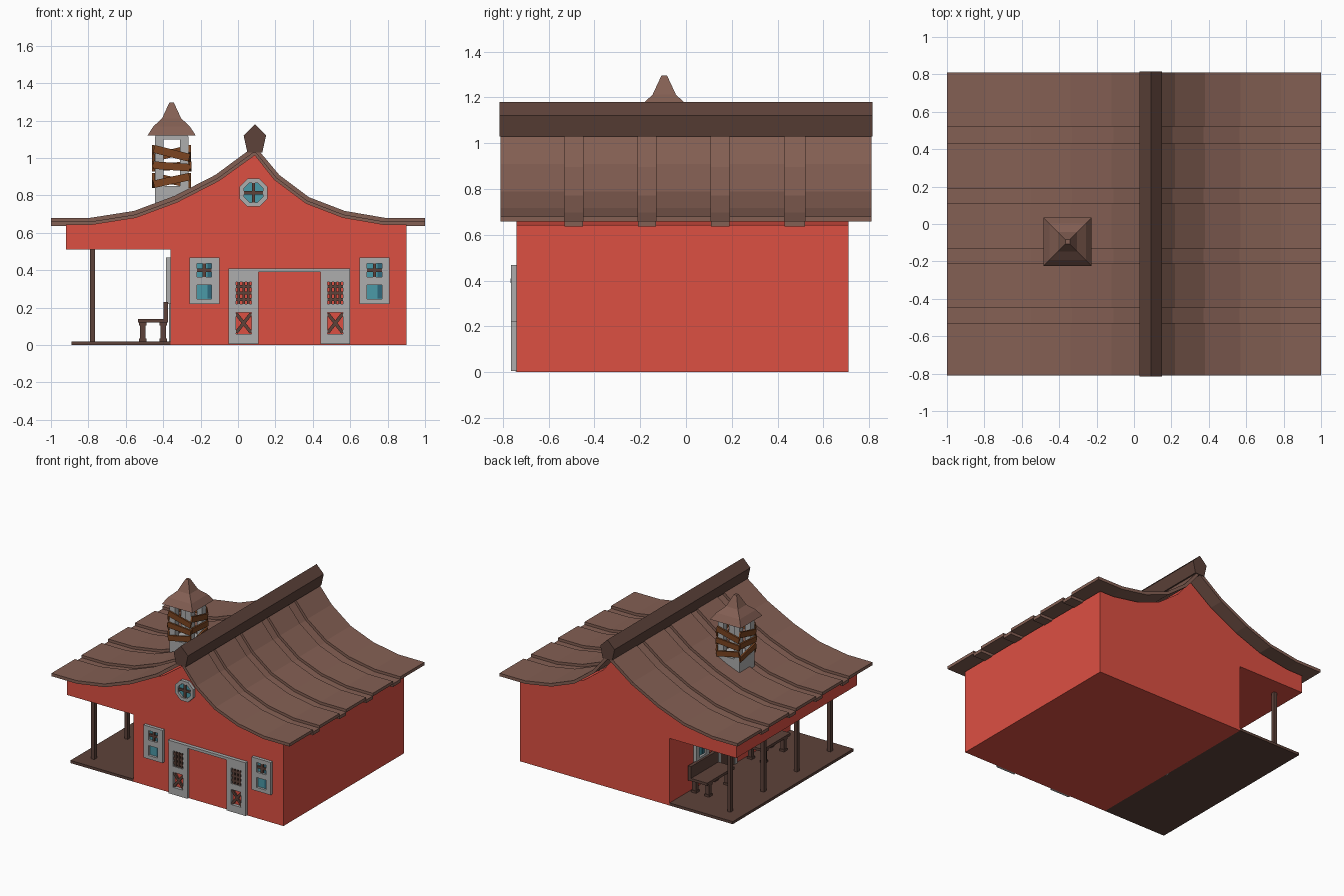
import bpy, bmesh, math
from mathutils import Matrix, Vector

if "Cube" in bpy.data.objects:
    bpy.data.objects.remove(bpy.data.objects["Cube"])

def mat(name, rgb):
    m = bpy.data.materials.new(name)
    m.diffuse_color = (*rgb, 1)
    m.use_nodes = True
    m.node_tree.nodes["Principled BSDF"].inputs["Base Color"].default_value = m.diffuse_color
    return m

RED = mat("red_wall", (0.72, 0.08, 0.055))
ROOF = mat("roof_brown", (0.23, 0.115, 0.087))
DARK = mat("dark_wood", (0.11, 0.055, 0.042))
PLANK = mat("plank_wood", (0.2, 0.06, 0.015))
GLASS = mat("glass", (0.07, 0.32, 0.39))
SHADE = mat("glass_shade", (0.03, 0.14, 0.2))
GREY = mat("grey_trim", (0.42, 0.42, 0.42))

def finish(name, bm, material):
    bmesh.ops.recalc_face_normals(bm, faces=bm.faces)
    me = bpy.data.meshes.new(name)
    bm.to_mesh(me)
    bm.free()
    me.materials.append(material)
    ob = bpy.data.objects.new(name, me)
    bpy.context.collection.objects.link(ob)
    return ob

def boxes(name, material, items, M=Matrix()):
    """items: (cx, cy, cz, sx, sy, sz[, turn about local y])"""
    bm = bmesh.new()
    for cx, cy, cz, sx, sy, sz, *turn in items:
        T = Matrix.Translation((cx, cy, cz)) @ Matrix.Rotation(math.radians(turn[0] if turn else 0), 4, 'Y')
        bmesh.ops.create_cube(bm, size=1, matrix=M @ T @ Matrix.Diagonal((sx, sy, sz, 1)))
    return finish(name, bm, material)

def add_prism(bm, pts, y0, y1):
    f = bm.faces.new([bm.verts.new((x, y0, z)) for x, z in pts])
    r = bmesh.ops.extrude_face_region(bm, geom=[f])
    bmesh.ops.translate(bm, verts=[v for v in r["geom"] if isinstance(v, bmesh.types.BMVert)], vec=(0, y1 - y0, 0))

def prism(name, material, pts, y0, y1):
    bm = bmesh.new()
    add_prism(bm, pts, y0, y1)
    return finish(name, bm, material)

# Swept roof curve, and copies of it pushed inward
CURVE = [(-1, .68), (-.79, .68), (-.555, .717), (-.34, .797), (-.12, .91), (.09, 1.065),
         (.22, .91), (.38, .79), (.57, .717), (.785, .68), (1, .68)]

def inset(d):
    out = []
    for i, (x, z) in enumerate(CURVE):
        a, b = CURVE[max(i - 1, 0)], CURVE[min(i + 1, len(CURVE) - 1)]
        if i in (0, 10):
            out.append((x, z - d))
            continue
        n = Vector((b[1] - a[1], a[0] - b[0])).normalized()
        k = 1.35 if i == 5 else 1
        out.append((x + n.x * d * k, z + n.y * d * k))
    return out

# Body with the porch notch
wall = inset(.036)[1:-1]
prism("house_body", RED, [(-.36, 0), (-.36, .51), (-.92, .51), (-.92, .643)] + wall + [(.9, .643), (.9, 0)], -.74, .71)

# Roof: raised panels and sunken strips alternating
cuts = [-.81, -.53, -.45, -.21, -.13, .11, .19, .43, .52, .81]
for name, first, d0, d1 in (("roof_panels", 0, 0, .023), ("roof_sunken_strips", 1, .02, .044)):
    bm = bmesh.new()
    for i in range(first, 9, 2):
        add_prism(bm, inset(d0) + inset(d1)[::-1], cuts[i], cuts[i + 1])
    finish(name, bm, ROOF)
prism("ridge_beam", DARK, [(.05, 1.03), (.13, 1.03), (.15, 1.12), (.09, 1.18), (.03, 1.12)], -.815, .815)

# Porch floor and posts
boxes("porch_floor", DARK, [(-.625, -.015, .01, .53, 1.45, .02)])
boxes("porch_posts", DARK, [(-.777, y, .265, .027, .03, .49) for y in (-.62, -.22, .18, .58)])

# Benches
for n, y in (("back", .345), ("front", -.325)):
    parts = [(-.455, y, .13, .16, .33, .02), (-.387, y, .185, .025, .33, .09)]
    for x in (-.51, -.4):
        for s in (-.115, .115):
            parts += [(x, y + s, .07, .03, .03, .1), (x, y + s, .112, .04, .045, .016),
                      (x, y + s, .028, .04, .04, .016)]
    boxes(n + "_bench", DARK, parts)

def front(x):
    return Matrix.Translation((x, -.74, 0))

def side(y):
    return Matrix.Translation((-.36, y, 0)) @ Matrix.Rotation(-math.pi / 2, 4, 'Z')

def board(name, M, z0, z1, holes, hw):
    """Grey board .16 wide with holes given as (bottom, top)"""
    items = [(s * (.08 + hw) / 2, -.012, (z0 + z1) / 2, .08 - hw, .024, z1 - z0) for s in (-1, 1)]
    levels = [z0] + [z for h in holes for z in h] + [z1]
    for a, b in zip(levels[::2], levels[1::2]):
        items.append((0, -.012, (a + b) / 2, 2 * hw, .024, b - a))
    boxes(name, GREY, items, M)

def window(name, M):
    board(name + "_frame", M, .22, .468, [(.247, .322), (.363, .436)], .039)
    boxes(name + "_glass", GLASS, [(0, -.003, .285, .08, .006, .08), (0, -.003, .4, .08, .006, .08)], M)
    boxes(name + "_glass_shade", SHADE, [(.028, -.005, z, .022, .006, .075) for z in (.285, .4)], M)
    boxes(name + "_bars", DARK, [(0, -.011, .4, .018, .012, .074), (0, -.011, .4, .078, .012, .018)], M)

for name, M in (("front_left_window", front(-.18)), ("front_right_window", front(.73)),
                ("porch_back_window", side(.345)), ("porch_front_window", side(-.325))):
    window(name, M)

# Sliding barn doors with lattice above and cross brace below
for name, x in (("left_door", .03), ("right_door", .52)):
    board(name, front(x), .005, .39, [(.06, .175), (.22, .338)], .042)
    bars = [(s * .025, -.013, .279, .014, .014, .118) for s in (-1, 0, 1)]
    bars += [(0, -.011, .279 + s * .035, .084, .014, .016) for s in (-1, 0, 1)]
    bars += [(0, -.012, .117, .13, .012, .018, a) for a in (52, -52)]
    boxes(name + "_bars", DARK, bars, front(x))
boxes("door_rail", GREY, [(.275, -.752, .4, .65, .03, .02)])
boxes("door_panel", RED, [(.275, -.742, .195, .33, .006, .385)])

# Porch entrance between the benches
boxes("porch_door_frame", GREY, [(-.1, -.004, .2, .03, .008, .4), (.1, -.004, .2, .03, .008, .4),
                                 (0, -.004, .4, .23, .008, .03)], side(.02))
boxes("porch_door", DARK, [(0, -.002, .2, .18, .004, .39)], side(.02))

# Octagonal gable window
bm = bmesh.new()
turn = Matrix.Rotation(math.pi / 8, 4, 'Y')
ring = [bm.verts.new(turn @ Vector(c)) for c in ((.056, 0, 0), (.082, 0, 0), (.082, -.025, 0), (.056, -.025, 0))]
f = bm.faces.new(ring)
bmesh.ops.spin(bm, geom=[f] + list(f.edges) + ring, cent=(0, 0, 0), axis=(0, 1, 0), angle=2 * math.pi, steps=8)
bmesh.ops.remove_doubles(bm, verts=bm.verts, dist=.0005)
inner = [g for g in bm.faces if abs(g.normal.y) < .1 and abs(g.calc_center_median().length) < .01]
bmesh.ops.delete(bm, geom=inner, context='FACES')
ob = finish("gable_window_frame", bm, GREY)
ob.location = (.083, -.74, .815)
octagon = [(.083 + .06 * math.cos(math.pi * (i + .5) / 4), .815 + .06 * math.sin(math.pi * (i + .5) / 4)) for i in range(8)]
prism("gable_window_glass", GLASS, octagon, -.739, -.748)
boxes("gable_window_bars", DARK, [(.083, -.75, .815, .018, .016, .11), (.083, -.75, .815, .11, .016, .018)])

# Bell tower: base, corner posts, top rails
T = Matrix.Translation((-.355, -.095, 0))
tower = [(0, 0, .76, .18, .18, .18), (0, 0, 1.11, .17, .17, .024)]
tower += [(sx * .067, sy * .067, .98, .046, .046, .27) for sx in (-1, 1) for sy in (-1, 1)]
boxes("tower_frame", GREY, tower, T)

# Crooked planks nailed across all four sides
for i, n in enumerate(("front", "right", "back", "left")):
    boxes(n + "_tower_planks", PLANK, [(0, -.097, 1.025, .195, .013, .042, 14), (0, -.099, .955, .195, .013, .04, 4),
                                       (0, -.097, .88, .195, .013, .04, -12)],
          T @ Matrix.Rotation(i * math.pi / 2, 4, 'Z'))

# Flared tower cap, square in plan
bm = bmesh.new()
rows = [[bm.verts.new(T @ Vector((sx * h, sy * h, z))) for sx, sy in ((-1, -1), (1, -1), (1, 1), (-1, 1))]
        for h, z in ((.129, 1.12), (.098, 1.168), (.051, 1.212), (.012, 1.296))]
for a, b in zip(rows, rows[1:]):
    for i in range(4):
        bm.faces.new((a[i], a[(i + 1) % 4], b[(i + 1) % 4], b[i]))
bm.faces.new(rows[0])
bm.faces.new(rows[-1])
finish("tower_cap", bm, ROOF)
